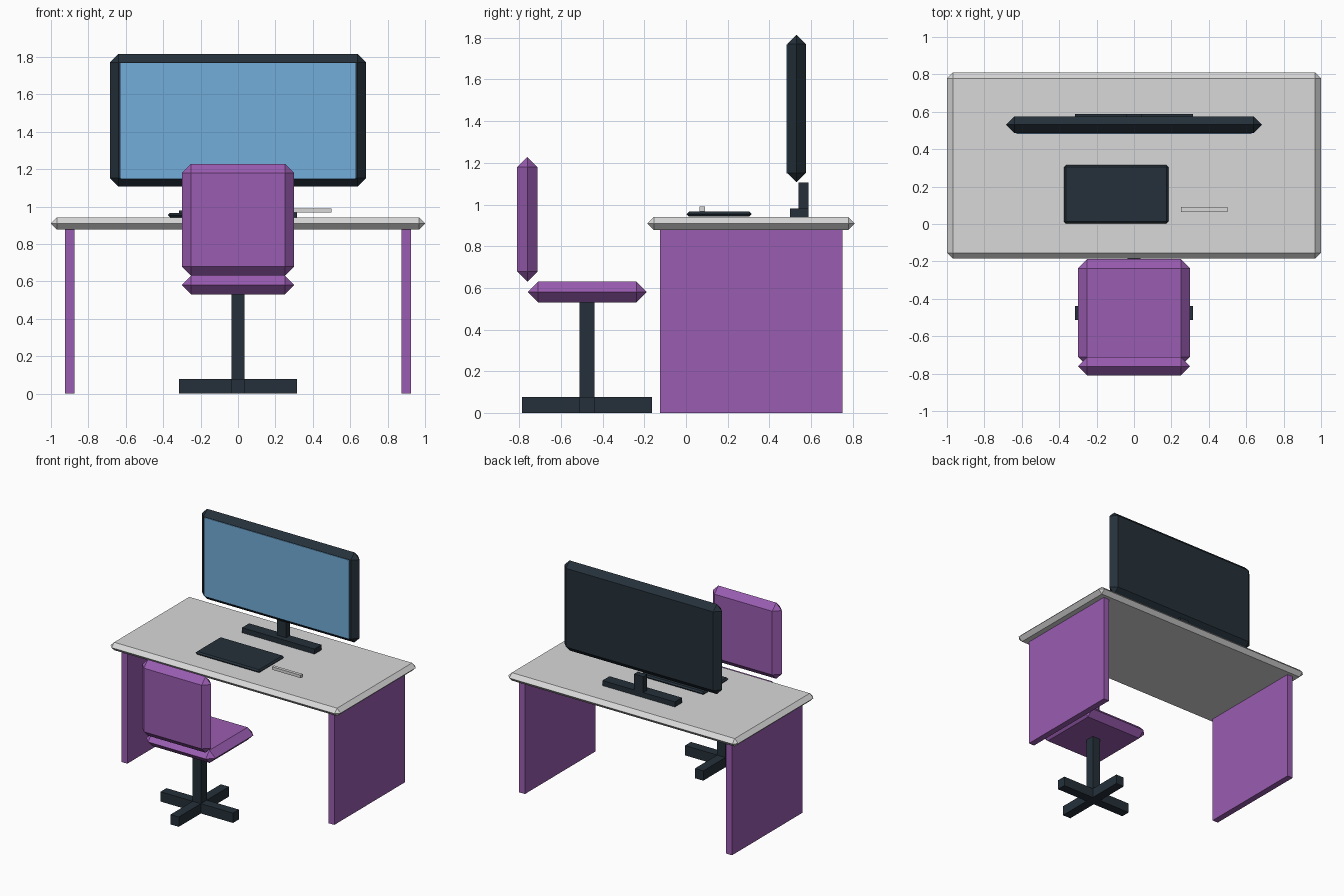
import bpy
import bmesh
from mathutils import Vector

cube = bpy.data.objects.get("Cube")
if cube:
    bpy.data.objects.remove(cube, do_unlink=True)


def material(name, r, g, b):
    m = bpy.data.materials.new(name)
    m.use_nodes = True
    m.diffuse_color = (r, g, b, 1)
    m.node_tree.nodes["Principled BSDF"].inputs["Base Color"].default_value = (r, g, b, 1)
    return m


purple = material("purple", 0.323, 0.109, 0.44)
charcoal = material("charcoal", 0.018, 0.03, 0.042)
light_grey = material("light grey", 0.69, 0.69, 0.69)
screen_blue = material("screen blue", 0.171, 0.423, 0.70)


def box(name, mat, x, y, z, bevel=0):
    """Flat-shaded box spanning three (low, high) ranges, with chamfered edges if asked."""
    low, high = Vector((x[0], y[0], z[0])), Vector((x[1], y[1], z[1]))
    bm = bmesh.new()
    bmesh.ops.create_cube(bm, size=1)
    for v in bm.verts:
        v.co = (low + high) / 2 + v.co * (high - low)
    if bevel:
        bmesh.ops.bevel(bm, geom=bm.edges[:], offset=bevel, segments=1,
                        profile=0.5, affect='EDGES', clamp_overlap=False)
        # a chamfer of half the thickness closes the rim to a sharp ridge
        bmesh.ops.remove_doubles(bm, verts=bm.verts[:], dist=0.0005)
    bmesh.ops.recalc_face_normals(bm, faces=bm.faces[:])
    mesh = bpy.data.meshes.new(name)
    bm.to_mesh(mesh)
    bm.free()
    mesh.materials.append(mat)
    obj = bpy.data.objects.new(name, mesh)
    bpy.context.collection.objects.link(obj)
    return obj


# Desk
box("desk_top", light_grey, (-1, 1), (-0.185, 0.81), (0.878, 0.94), 0.031)
for side, sign in (("left", 1), ("right", -1)):
    box(side + "_desk_panel", purple, sorted((sign * 0.875, sign * 0.925)),
        (-0.125, 0.75), (0, 0.879))

# Monitor
box("monitor_case", charcoal, (-0.685, 0.685), (0.486, 0.576), (1.107, 1.815), 0.045)
box("monitor_screen", screen_blue, (-0.627, 0.627), (0.482, 0.489), (1.148, 1.768))
box("monitor_base", charcoal, (-0.315, 0.315), (0.5, 0.588), (0.939, 0.98))
box("monitor_column", charcoal, (-0.04, 0.04), (0.54, 0.588), (0.97, 1.105))

# Desk items
box("keyboard", charcoal, (-0.375, 0.185), (0.003, 0.315), (0.942, 0.966), 0.011)
box("pen", light_grey, (0.25, 0.5), (0.065, 0.09), (0.967, 0.99))

# Chair
box("chair_backrest", purple, (-0.3, 0.3), (-0.81, -0.712), (0.63, 1.228), 0.049)
box("chair_seat", purple, (-0.3, 0.3), (-0.76, -0.188), (0.53, 0.63), 0.05)
box("chair_post", charcoal, (-0.036, 0.036), (-0.512, -0.438), (0, 0.532))
box("chair_foot_across", charcoal, (-0.315, 0.315), (-0.512, -0.438), (0, 0.077))
box("chair_foot_along", charcoal, (-0.036, 0.036), (-0.787, -0.163), (0, 0.077))
